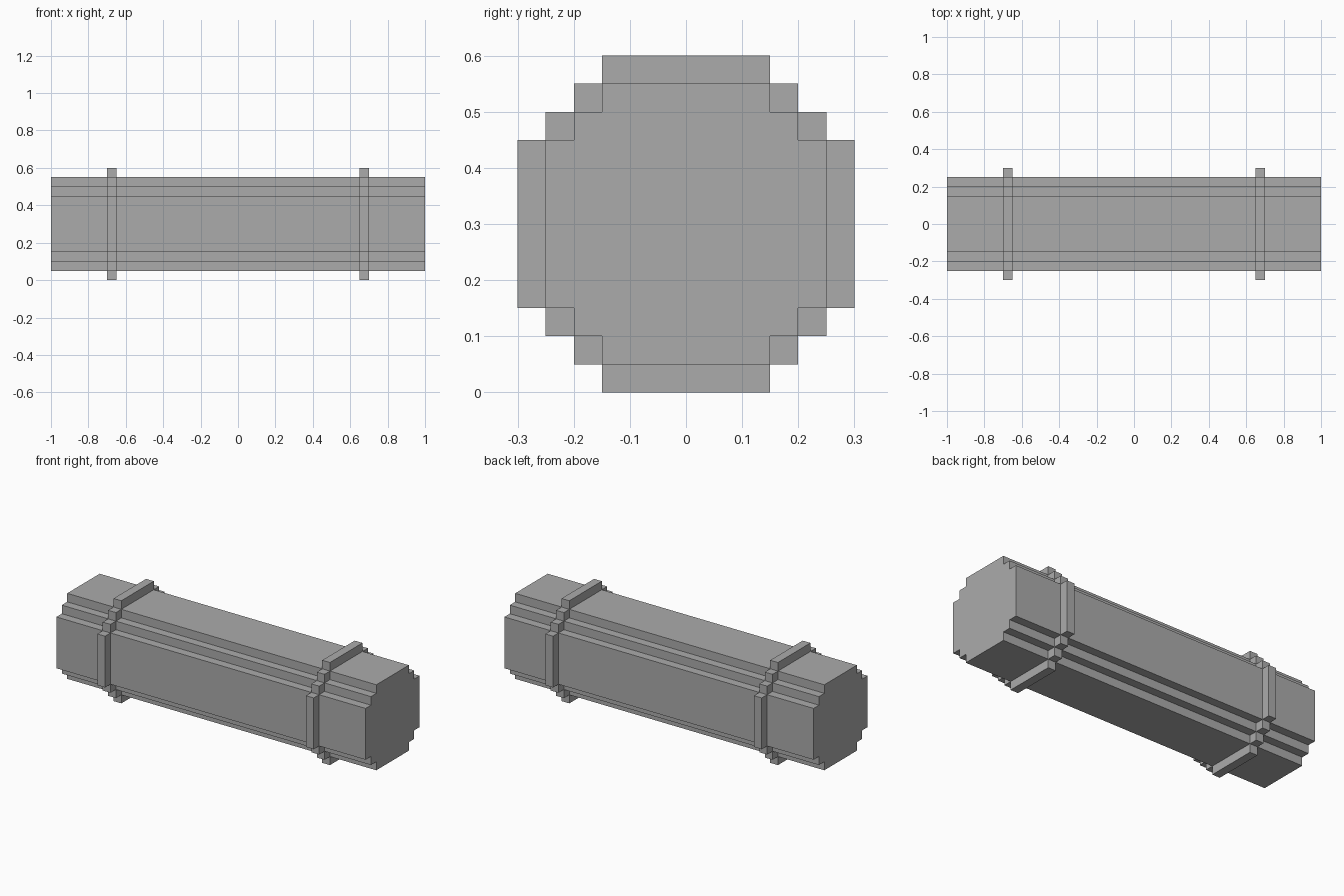
import bpy
import bmesh

default_cube = bpy.data.objects.get("Cube")
if default_cube:
    bpy.data.objects.remove(default_cube, do_unlink=True)

GREY = (0.41, 0.41, 0.41, 1)
grey = bpy.data.materials.new("plain grey")
grey.use_nodes = True
grey.diffuse_color = GREY
grey.node_tree.nodes["Principled BSDF"].inputs["Base Color"].default_value = GREY

STEP = 0.05
CENTRE_Z = 0.3


def stepped_profile(flat, steps):
    """Square outline whose corners are cut into stairs, as (y, z) points."""
    reach = flat + steps * STEP
    corner = [(flat, reach)]
    for i in range(1, steps + 1):
        corner.append((flat + (i - 1) * STEP, reach - i * STEP))
        corner.append((flat + i * STEP, reach - i * STEP))
    # Turn the corner a quarter at a time, clockwise
    points = []
    for _ in range(4):
        points += corner
        corner = [(b, -a) for a, b in corner]
    return points


def stepped_bar(name, flat, steps, x_min, x_max):
    """Extrude the stepped outline along x."""
    bm = bmesh.new()
    outline = stepped_profile(flat, steps)
    end = bm.faces.new([bm.verts.new((x_min, y, z)) for y, z in outline])
    result = bmesh.ops.extrude_face_region(bm, geom=[end], use_keep_orig=True)
    moved = [v for v in result["geom"] if isinstance(v, bmesh.types.BMVert)]
    bmesh.ops.translate(bm, verts=moved, vec=(x_max - x_min, 0, 0))
    bmesh.ops.recalc_face_normals(bm, faces=bm.faces)
    mesh = bpy.data.meshes.new(name)
    bm.to_mesh(mesh)
    bm.free()
    mesh.materials.append(grey)
    obj = bpy.data.objects.new(name, mesh)
    obj.location.z = CENTRE_Z
    bpy.context.collection.objects.link(obj)
    return obj


# Long beam with two stairs at each corner
stepped_bar("beam", 0.15, 2, -1, 1)

# Raised bands, one stair larger all round
stepped_bar("right_band", 0.15, 3, -0.7, -0.65)
stepped_bar("left_band", 0.15, 3, 0.65, 0.7)
